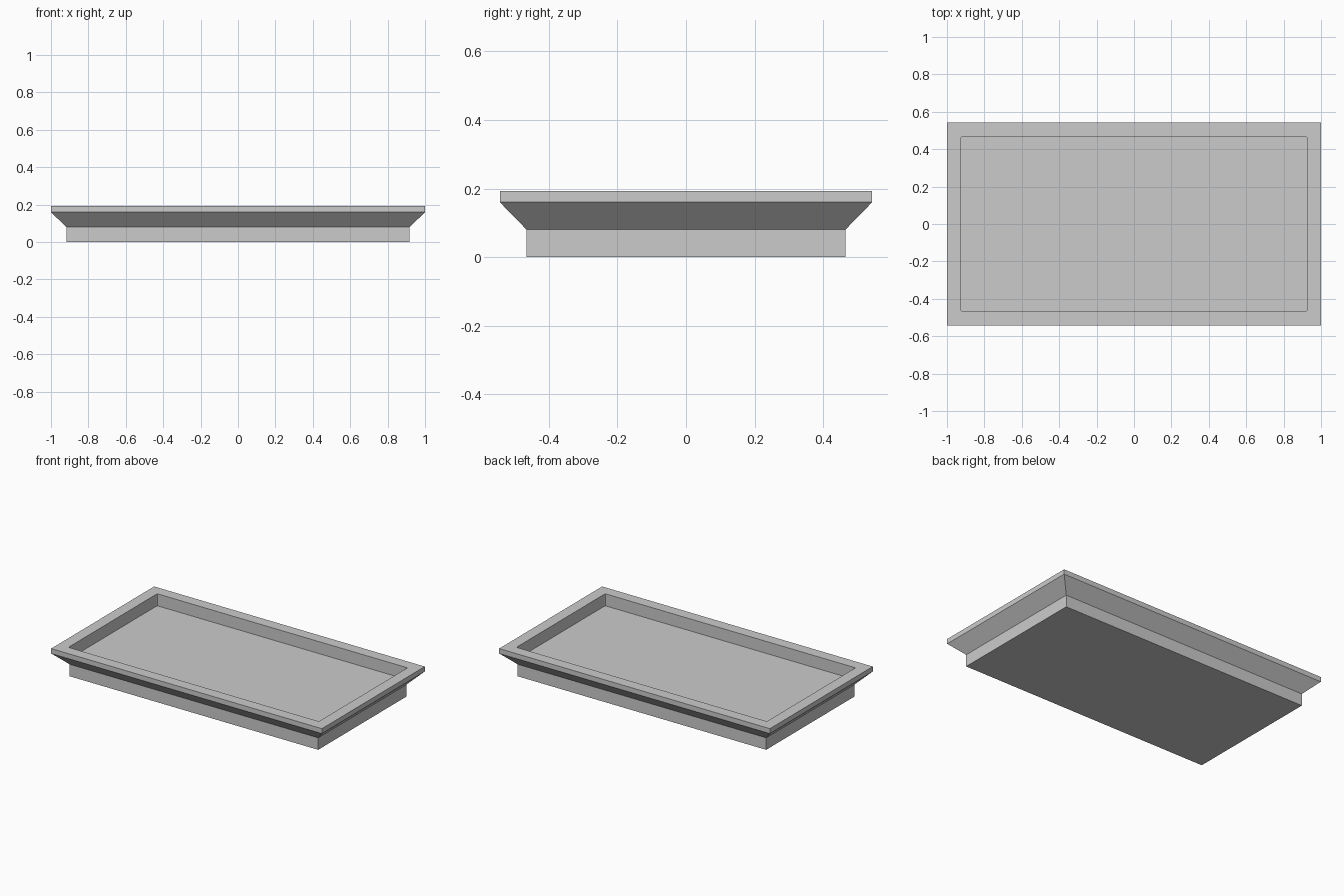
import bpy
import bmesh

cube = bpy.data.objects.get("Cube")
if cube:
    bpy.data.objects.remove(cube, do_unlink=True)

grey = bpy.data.materials.new("plain_grey")
grey.use_nodes = True
grey.diffuse_color = (0.6, 0.6, 0.6, 1)
grey.node_tree.nodes["Principled BSDF"].inputs["Base Color"].default_value = grey.diffuse_color

LIP = (1.0, 0.543)
BASE = (0.918, 0.465)
RECESS = (0.925, 0.468)
BASE_TOP, FLARE_TOP, RIM_TOP, FLOOR = 0.08, 0.16, 0.193, 0.113

bm = bmesh.new()


def ring(half, z):
    """Rectangle of vertices at height z, counter-clockwise from above."""
    x, y = half
    return [bm.verts.new((sx * x, sy * y, z))
            for sx, sy in ((-1, -1), (1, -1), (1, 1), (-1, 1))]


# Rectangular sections: base, flare, lip, rim, then down into the recess
sections = [(BASE, 0), (BASE, BASE_TOP), (LIP, FLARE_TOP),
            (LIP, RIM_TOP), (RECESS, RIM_TOP), (RECESS, FLOOR)]
rings = [ring(half, z) for half, z in sections]
for low, high in zip(rings, rings[1:]):
    for i in range(4):
        j = (i + 1) % 4
        bm.faces.new((low[i], low[j], high[j], high[i]))

# Underside and recessed floor
bm.faces.new(rings[0][::-1])
bm.faces.new(rings[-1])

# Slightly eased corners inside the recess
corners = [bm.edges.get((a, b)) for a, b in zip(rings[-2], rings[-1])]
bmesh.ops.bevel(bm, geom=corners, offset=0.008, segments=2, profile=0.5,
                affect='EDGES')
bmesh.ops.recalc_face_normals(bm, faces=bm.faces)

mesh = bpy.data.meshes.new("tray")
bm.to_mesh(mesh)
bm.free()
mesh.materials.append(grey)
tray = bpy.data.objects.new("tray", mesh)
bpy.context.collection.objects.link(tray)
